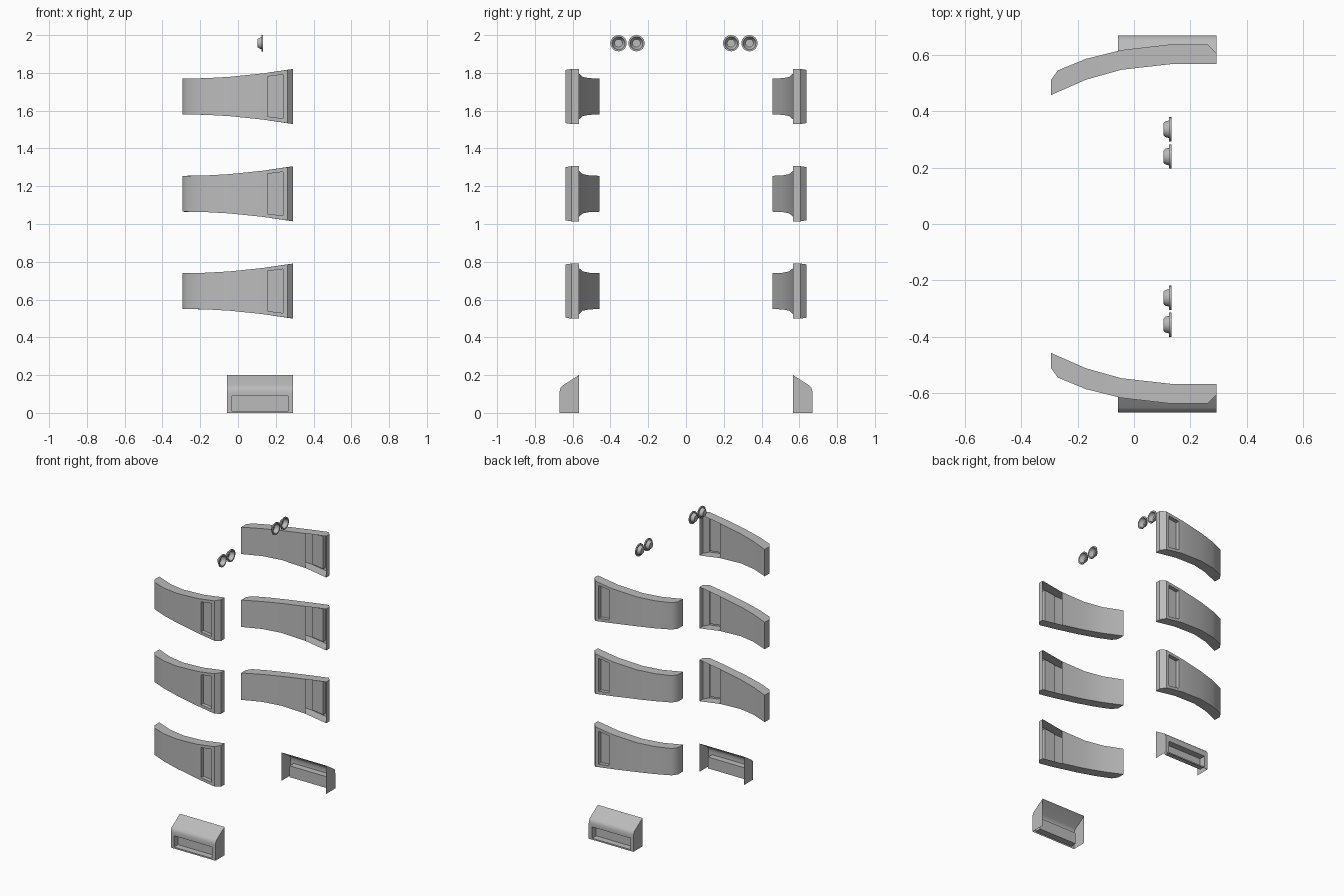
import bpy, bmesh, math
from mathutils import Vector

cube = bpy.data.objects.get("Cube")
if cube:
    bpy.data.objects.remove(cube)

# One plain grey for everything
grey = bpy.data.materials.new("plain_grey")
grey.use_nodes = True
COLOUR = (0.5, 0.5, 0.5, 1)
grey.diffuse_color = COLOUR
grey.node_tree.nodes["Principled BSDF"].inputs["Base Color"].default_value = COLOUR


def finish(bm, name):
    bmesh.ops.remove_doubles(bm, verts=bm.verts, dist=0.0005)
    bmesh.ops.recalc_face_normals(bm, faces=bm.faces)
    mesh = bpy.data.meshes.new(name)
    bm.to_mesh(mesh)
    bm.free()
    mesh.materials.append(grey)
    obj = bpy.data.objects.new(name, mesh)
    bpy.context.collection.objects.link(obj)
    bpy.ops.object.select_all(action="DESELECT")
    obj.select_set(True)
    bpy.context.view_layer.objects.active = obj
    bpy.ops.object.shade_smooth_by_angle(angle=math.radians(40))


def face(bm, points):
    unique = []
    for p in points:
        if p not in unique:
            unique.append(p)
    if len(unique) > 2:
        bm.faces.new([bm.verts.new(p) for p in unique])


def recessed_panel(bm, outer, inner, depth):
    """Flat panel with a window pushed in along y."""
    back = [(x, y + depth, z) for x, y, z in inner]
    for i in range(4):
        j = (i + 1) % 4
        face(bm, [outer[i], outer[j], inner[j], inner[i]])
        face(bm, [inner[i], inner[j], back[j], back[i]])
    face(bm, back)


# Flared curved fin: plan points (x, distance from centre line, half height)
OUTER = [(-.295, .51, .095), (-.27, .545, .095), (-.17, .586, .097), (-.045, .617, .104),
         (.13, .637, .122), (.262, .637, .141), (.292, .606, .146)]
INNER = [(-.295, .457, .095), (-.17, .512, .097), (-.045, .547, .104),
         (.13, .567, .122), (.292, .567, .146)]
PAIRS = [0, 0, 1, 2, 3, 4, 4]
PANEL = 4


def fin(name, side, zc):
    bm = bmesh.new()

    def at(p, end):
        return (p[0], side * p[1], zc + end * p[2])

    def wall(a, b):
        face(bm, [at(a, -1), at(b, -1), at(b, 1), at(a, 1)])

    for i in range(len(OUTER) - 1):
        a, b = OUTER[i], OUTER[i + 1]
        c, d = INNER[PAIRS[i + 1]], INNER[PAIRS[i]]
        if i == PANEL:
            win = [(.157, .637, .106), (.238, .637, .116)]
            rims = [[at(p, -1), at(q, -1), at(q, 1), at(p, 1)] for p, q in ((a, b), win)]
            recessed_panel(bm, *rims, -side * .027)
        else:
            wall(a, b)
        for end in (-1, 1):
            face(bm, [at(p, end) for p in (a, b, c, d)])
    # inner skin stops short of the open pocket at the wide end
    for a, b in zip(INNER[:3], INNER[1:4]):
        wall(a, b)
    wall(INNER[0], OUTER[0])
    wall(INNER[-1], OUTER[-1])
    finish(bm, name)


# Low hood, open behind and below: profile (distance from centre line, z)
HOOD = [(.567, .2), (.651, .146), (.662, .136), (.668, .122), (.669, .105)]
X0, X1 = -.057, .292


def hood(name, side):
    bm = bmesh.new()
    for (ya, za), (yb, zb) in zip(HOOD, HOOD[1:]):
        face(bm, [(X0, side * ya, za), (X1, side * ya, za),
                  (X1, side * yb, zb), (X0, side * yb, zb)])
    y, z = HOOD[-1]

    def rect(x0, x1, z0, z1):
        return [(x0, side * y, z0), (x1, side * y, z0), (x1, side * y, z1), (x0, side * y, z1)]

    recessed_panel(bm, rect(X0, X1, 0, z), rect(-.033, .265, .01, .09), -side * .045)
    for x in (X0, X1):
        face(bm, [(x, side * p, q) for p, q in HOOD + [(y, 0), (.567, 0)]])
    finish(bm, name)


# Small dished lamp turned about the x axis: profile (x, radius)
DISH = [(.125, .033), (.125, .043), (.133, .043), (.133, .034), (.124, .031),
        (.112, .028), (.104, .021)]


def lamp(name, yc, zc=1.957, sides=24):
    bm = bmesh.new()
    rings = []
    for x, r in DISH:
        ring = []
        for k in range(sides):
            t = math.tau * k / sides
            ring.append(bm.verts.new((x, yc + r * math.cos(t), zc + r * math.sin(t))))
        rings.append(ring)
    for a, b in zip(rings, rings[1:]):
        for k in range(sides):
            j = (k + 1) % sides
            bm.faces.new((a[k], a[j], b[j], b[k]))
    bm.faces.new(rings[-1])
    finish(bm, name)


for label, side in (("front", -1), ("back", 1)):
    for level, zc in (("lower", .645), ("middle", 1.16), ("upper", 1.675)):
        fin(f"{label}_{level}_fin", side, zc)
    hood(f"{label}_hood", side)

for name, y in (("front_outer", -.357), ("front_inner", -.262),
                ("back_inner", .239), ("back_outer", .336)):
    lamp(name + "_lamp", y)
